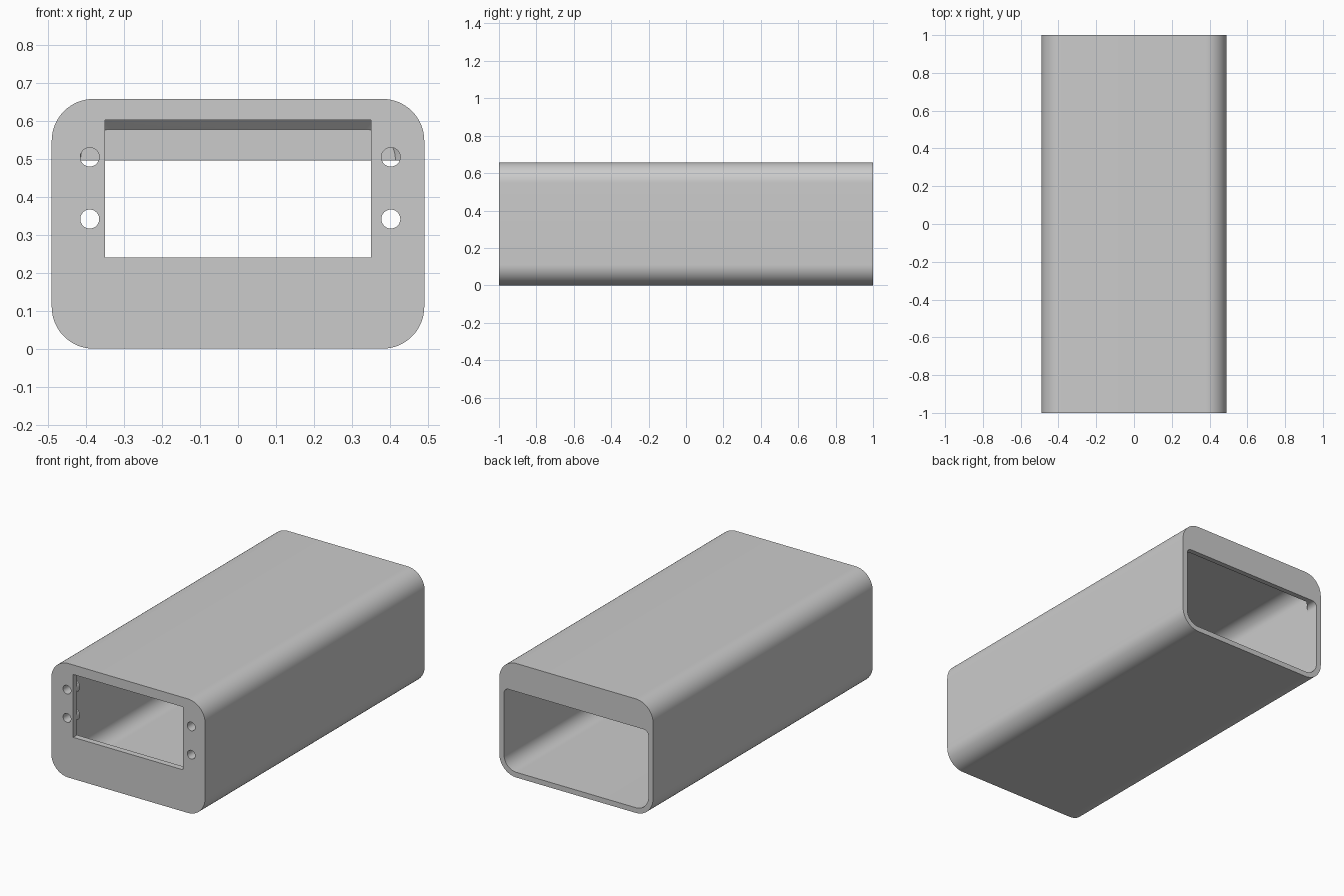
import bpy, bmesh, math

if "Cube" in bpy.data.objects:
    bpy.data.objects.remove(bpy.data.objects["Cube"])

grey = bpy.data.materials.new("plain grey")
grey.use_nodes = True
grey.diffuse_color = (0.6, 0.6, 0.6, 1)
grey.node_tree.nodes["Principled BSDF"].inputs["Base Color"].default_value = (0.6, 0.6, 0.6, 1)


def outline(half, z0, z1, r_low, r_high, steps=16):
    """Rounded rectangle in the xz plane, counter-clockwise."""
    points = []
    corners = [(half, z1, -1, -1, r_high), (-half, z1, 1, -1, r_high),
               (-half, z0, 1, 1, r_low), (half, z0, -1, 1, r_low)]
    for k, (x, z, sx, sz, r) in enumerate(corners):
        for i in range(steps + 1):
            a = (k + i / steps) * math.pi / 2
            points.append((x + sx * r + r * math.cos(a), z + sz * r + r * math.sin(a)))
    return points


def loft(name, sections):
    """Join matching outlines, given as (y, points), into one closed solid."""
    bm = bmesh.new()
    rings = [[bm.verts.new((x, y, z)) for x, z in pts] for y, pts in sections]
    n = len(rings[0])
    for a, b in zip(rings, rings[1:]):
        for i in range(n):
            j = (i + 1) % n
            bm.faces.new((a[i], a[j], b[j], b[i]))
    bm.faces.new(rings[0])
    bm.faces.new(rings[-1])
    bmesh.ops.recalc_face_normals(bm, faces=bm.faces)
    mesh = bpy.data.meshes.new(name)
    bm.to_mesh(mesh)
    bm.free()
    mesh.materials.append(grey)
    obj = bpy.data.objects.new(name, mesh)
    bpy.context.collection.objects.link(obj)
    return obj


def rod(name, x, z, r, y0, y1):
    pts = [(x + r * math.cos(i * math.tau / 32), z + r * math.sin(i * math.tau / 32))
           for i in range(32)]
    return loft(name, [(y0, pts), (y1, pts)])


def combine(target, tool, operation):
    mod = target.modifiers.new(tool.name, 'BOOLEAN')
    mod.operation = operation
    mod.solver = 'EXACT'
    mod.object = tool
    tool.hide_render = True
    bpy.context.view_layer.objects.active = target
    bpy.ops.object.modifier_apply(modifier=mod.name)
    bpy.data.objects.remove(tool)


# Outer shell
shell = outline(0.49, 0, 0.657, 0.11, 0.11)
body = loft("enclosure_body", [(-1, shell), (1, shell)])

# Hollow inside, tapering towards the rear lip
wide = outline(0.46, 0.03, 0.627, 0.08, 0.08)
narrow = outline(0.414, 0.076, 0.577, 0.08, 0.08)
combine(body, loft("cavity", [(-0.965, wide), (0.92, wide), (0.97, narrow)]), 'DIFFERENCE')

# Rear opening below the lip
rear = outline(0.46, 0.03, 0.495, 0.08, 0.03)
combine(body, loft("rear_opening", [(0.91, rear), (1.1, rear)]), 'DIFFERENCE')

# Front window
window = [(-0.35, 0.24), (0.35, 0.24), (0.35, 0.602), (-0.35, 0.602)]
combine(body, loft("window", [(-1.1, window), (-0.93, window)]), 'DIFFERENCE')

# Screw bosses behind the front plate, with through holes
spots = [(x, z) for x in (-0.39, 0.402) for z in (0.341, 0.504)]
for x, z in spots:
    combine(body, rod("boss", x, z, 0.038, -0.98, -0.935), 'UNION')
for x, z in spots:
    combine(body, rod("screw_hole", x, z, 0.025, -1.1, -0.9), 'DIFFERENCE')

# Smooth rounded corners, sharp rims
bpy.ops.object.select_all(action='DESELECT')
body.select_set(True)
bpy.context.view_layer.objects.active = body
bpy.ops.object.shade_smooth_by_angle(angle=math.radians(30))
